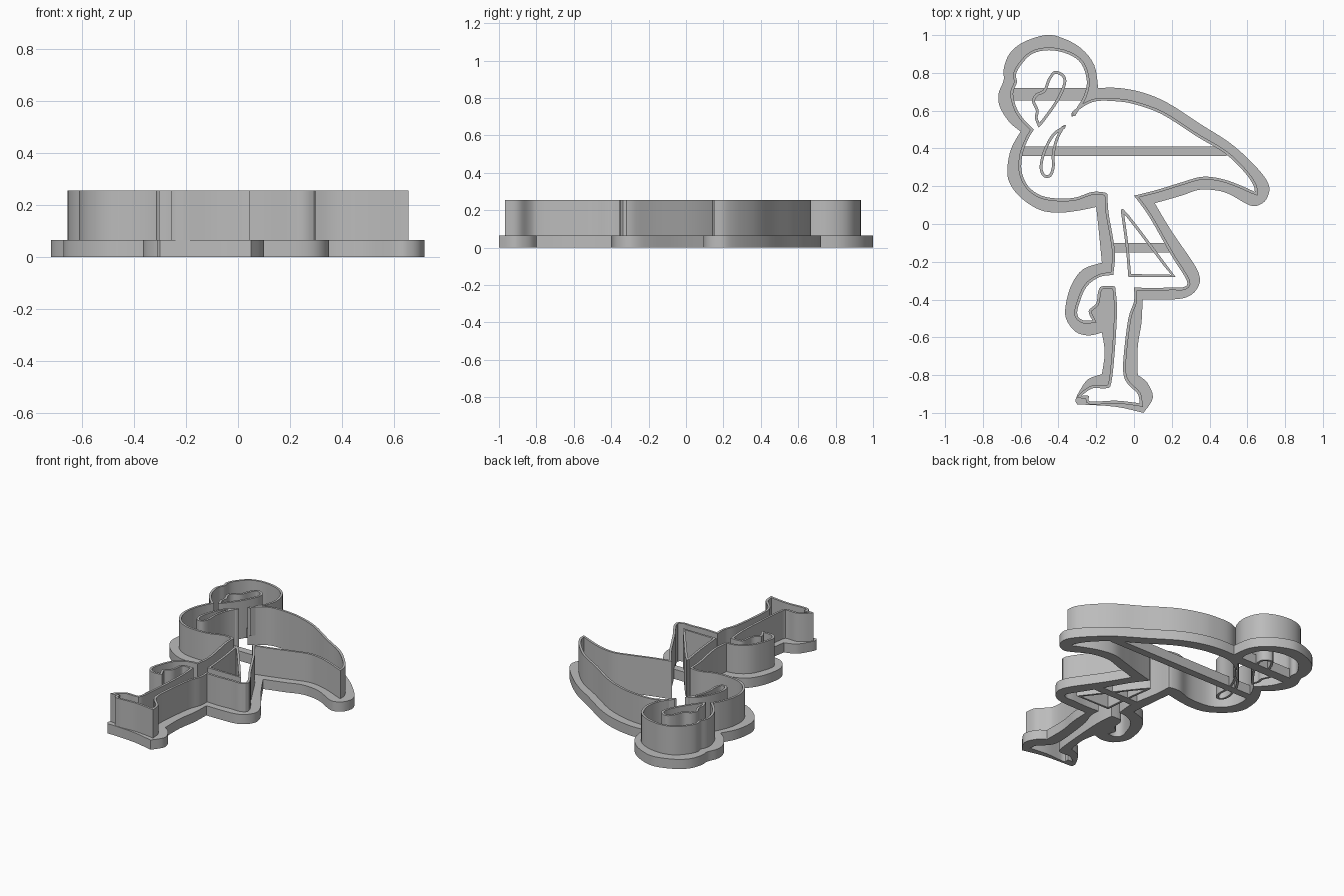
import bpy
import bmesh
from mathutils import Vector

default_cube = bpy.data.objects.get("Cube")
if default_cube:
    bpy.data.objects.remove(default_cube, do_unlink=True)

BASE_HEIGHT = 0.065
WALL_TOP = 0.255
WALL_WIDTH = 0.015

grey = bpy.data.materials.new("plain grey plastic")
grey.use_nodes = True
grey.diffuse_color = (0.5, 0.5, 0.5, 1)
grey.node_tree.nodes["Principled BSDF"].inputs["Base Color"].default_value = grey.diffuse_color


def smooth_run(points, steps=4):
    """Smooth curve through the points, with free ends."""
    pts = [Vector(p) for p in points]
    if len(pts) < 3:
        return pts
    result = []
    for i in range(len(pts) - 1):
        a, b = pts[i], pts[i + 1]
        before = pts[i - 1] if i else a
        after = pts[i + 2] if i + 2 < len(pts) else b
        for s in range(steps):
            t = s / steps
            tangent_a, tangent_b = (b - before) / 2, (after - a) / 2
            k = t * t * (3 - 2 * t)
            result.append(a.lerp(b, k) + tangent_a * t * (1 - t) ** 2
                          - tangent_b * t * t * (1 - t))
    return result + [pts[-1]]


def join_runs(*runs):
    """Join smooth runs into one closed path, sharp where runs meet."""
    path = []
    for run in runs:
        for p in smooth_run(run):
            if not path or (p - path[-1]).length > 0.002:
                path.append(p)
    if (path[0] - path[-1]).length < 0.002:
        path.pop()
    return path


def outward_offset(path, distance):
    count = len(path)
    area = sum(path[i - 1].cross(path[i]) for i in range(count))
    side = 1 if area > 0 else -1
    result = []
    for i, p in enumerate(path):
        d_in = (p - path[i - 1]).normalized()
        d_out = (path[(i + 1) % count] - p).normalized()
        n_in = Vector((d_in.y, -d_in.x)) * side
        n_out = Vector((d_out.y, -d_out.x)) * side
        middle = n_in + n_out
        middle = middle.normalized() if middle.length > 0.01 else n_in
        result.append(p + middle * distance / max(middle.dot(n_in), 0.6))
    return result


def finish(obj):
    bpy.ops.object.select_all(action='DESELECT')
    obj.select_set(True)
    bpy.context.view_layer.objects.active = obj
    if obj.type == 'CURVE':
        bpy.ops.object.convert(target='MESH')
        obj = bpy.context.object
    obj.data.materials.clear()
    obj.data.materials.append(grey)
    bpy.ops.object.shade_smooth_by_angle()


def thin_wall(name, inner, width, bottom, top):
    """Closed upright wall on the outside of a path."""
    outer = outward_offset(inner, width)
    bm = bmesh.new()
    loops = [[bm.verts.new((p.x, p.y, z)) for p in path]
             for path, z in ((inner, bottom), (outer, bottom), (outer, top), (inner, top))]
    for i in range(len(inner)):
        for j in range(len(loops)):
            a, b = loops[j - 1], loops[j]
            bm.faces.new((a[i - 1], a[i], b[i], b[i - 1]))
    bmesh.ops.recalc_face_normals(bm, faces=bm.faces)
    mesh = bpy.data.meshes.new(name)
    bm.to_mesh(mesh)
    bm.free()
    obj = bpy.data.objects.new(name, mesh)
    bpy.context.collection.objects.link(obj)
    finish(obj)


def flat_plate(name, *paths):
    """Extruded plate; paths inside the first one become holes."""
    curve = bpy.data.curves.new(name, 'CURVE')
    curve.dimensions = '2D'
    curve.fill_mode = 'BOTH'
    curve.extrude = BASE_HEIGHT / 2
    for path in paths:
        spline = curve.splines.new('POLY')
        spline.points.add(len(path) - 1)
        for point, p in zip(spline.points, path):
            point.co = (p.x, p.y, 0, 1)
        spline.use_cyclic_u = True
    obj = bpy.data.objects.new(name, curve)
    obj.location.z = BASE_HEIGHT / 2
    bpy.context.collection.objects.link(obj)
    finish(obj)


# Inner edge of the cutter, run by run around the bird
head_edge = [(-.33, .57), (-.3, .62), (-.265, .68), (-.25, .76), (-.28, .85), (-.35, .9),
             (-.45, .92), (-.54, .9), (-.6, .84), (-.625, .79), (-.62, .75), (-.64, .69),
             (-.62, .61), (-.58, .55), (-.53, .5)]
belly_edge = [(-.53, .5), (-.56, .45), (-.59, .37), (-.595, .28), (-.56, .2), (-.49, .15),
              (-.4, .135), (-.31, .14), (-.22, .17), (-.15, .165), (-.14, .15)]
thigh_edge = [(-.14, .15), (-.135, .06), (-.11, -.08), (-.1, -.17), (-.11, -.27)]
raised_foot_edge = [(-.11, -.27), (-.18, -.28), (-.25, -.33), (-.29, -.42), (-.3, -.48),
                    (-.27, -.51), (-.22, -.51)]
raised_toe_edge = [(-.22, -.51), (-.24, -.46), (-.2, -.42), (-.19, -.36), (-.17, -.33),
                   (-.1, -.33)]
shin_edge = [(-.1, -.33), (-.09, -.45), (-.1, -.65), (-.12, -.84), (-.15, -.87),
             (-.22, -.87), (-.28, -.91)]
sole_edge = [(-.28, -.91), (-.24, -.91), (-.23, -.94), (-.1, -.935), (0, -.945), (.03, -.95)]
heel_edge = [(.03, -.95), (.02, -.9), (-.03, -.85), (-.055, -.8), (-.055, -.7), (-.03, -.5),
             (0, -.41), (0, -.335)]
knee_edge = [(0, -.335), (.1, -.34), (.2, -.335), (.26, -.335), (.28, -.3), (.2, -.17),
             (.08, .04), (0, .15)]
tail_edge = [(0, .15), (.12, .18), (.25, .22), (.36, .25), (.46, .24), (.55, .21), (.64, .17)]
back_edge = [(.64, .17), (.63, .21), (.58, .28), (.48, .375), (.33, .465), (.15, .58),
             (0, .635), (-.1, .65), (-.2, .65), (-.27, .62), (-.33, .57)]
inner_path = join_runs(head_edge, belly_edge, thigh_edge, raised_foot_edge, raised_toe_edge,
                       shin_edge, sole_edge, heel_edge, knee_edge, tail_edge, back_edge)

# Outer edge of the wide base rim
rim_back = [(-.19, .72), (-.08, .72), (.05, .695), (.18, .64), (.35, .53), (.5, .435),
            (.61, .34), (.69, .25), (.717, .19), (.7, .13), (.66, .1), (.61, .1), (.5, .16),
            (.42, .18), (.34, .18), (.25, .15), (.11, .11)]
rim_knee = [(.11, .11), (.2, -.04), (.31, -.2), (.345, -.27), (.345, -.32), (.31, -.37),
            (.25, -.395), (.15, -.4), (.045, -.4)]
rim_shin = [(.045, -.4), (.04, -.52), (.02, -.65), (.02, -.8)]
rim_heel = [(.02, -.8), (.07, -.84), (.1, -.92), (.05, -1)]
rim_sole = [(.05, -1), (-.1, -.967), (-.3, -.955)]
rim_toe = [(-.3, -.955), (-.31, -.93), (-.28, -.87), (-.24, -.82), (-.17, -.795)]
rim_ankle = [(-.17, -.795), (-.155, -.68), (-.17, -.575)]
rim_raised_foot = [(-.17, -.575), (-.24, -.59), (-.31, -.57), (-.36, -.5), (-.36, -.42),
                   (-.33, -.32), (-.27, -.24), (-.17, -.205)]
rim_thigh = [(-.17, -.205), (-.185, -.05), (-.2, .09)]
rim_belly = [(-.2, .09), (-.3, .07), (-.4, .06), (-.5, .075), (-.6, .14), (-.66, .22),
             (-.67, .3), (-.65, .4), (-.6, .49)]
rim_head = [(-.6, .49), (-.66, .54), (-.71, .62), (-.717, .69), (-.69, .76), (-.69, .82),
            (-.66, .9), (-.59, .96), (-.47, 1), (-.38, .985), (-.28, .93), (-.21, .84),
            (-.19, .72)]
rim_path = join_runs(rim_back, rim_knee, rim_shin, rim_heel, rim_sole, rim_toe, rim_ankle,
                     rim_raised_foot, rim_thigh, rim_belly, rim_head)

flat_plate("base_rim", rim_path, inner_path)
thin_wall("cutting_wall", inner_path, WALL_WIDTH, BASE_HEIGHT, WALL_TOP)

# Inner detail rings
beak = join_runs([(-.505, .51), (-.47, .55), (-.4, .65), (-.36, .74), (-.37, .79), (-.42, .81),
                  (-.455, .77), (-.48, .71), (-.52, .69), (-.54, .65), (-.52, .6),
                  (-.525, .56), (-.505, .51)])
neck_fold = join_runs([(-.36, .525), (-.43, .48), (-.48, .39), (-.5, .3), (-.48, .25),
                       (-.44, .25), (-.42, .3), (-.42, .37), (-.4, .45), (-.36, .525)])
leg_gap = join_runs([(-.07, .07), (-.045, -.11), (-.03, -.28)], [(-.03, -.28), (.22, -.28)],
                    [(.22, -.28), (-.03, .05), (-.07, .07)])
for name, path in (("beak_ring", beak), ("neck_fold_ring", neck_fold), ("leg_gap_ring", leg_gap)):
    thin_wall(name, path, -WALL_WIDTH, 0, WALL_TOP)

# Flat bars that carry the rings
for name, left, right, low, high in (("head_bar", -.66, -.23, .655, .72),
                                     ("body_bar", -.61, .49, .36, .41),
                                     ("leg_bar", -.12, .19, -.15, -.1)):
    flat_plate(name, [Vector(c) for c in ((left, low), (right, low), (right, high), (left, high))])
